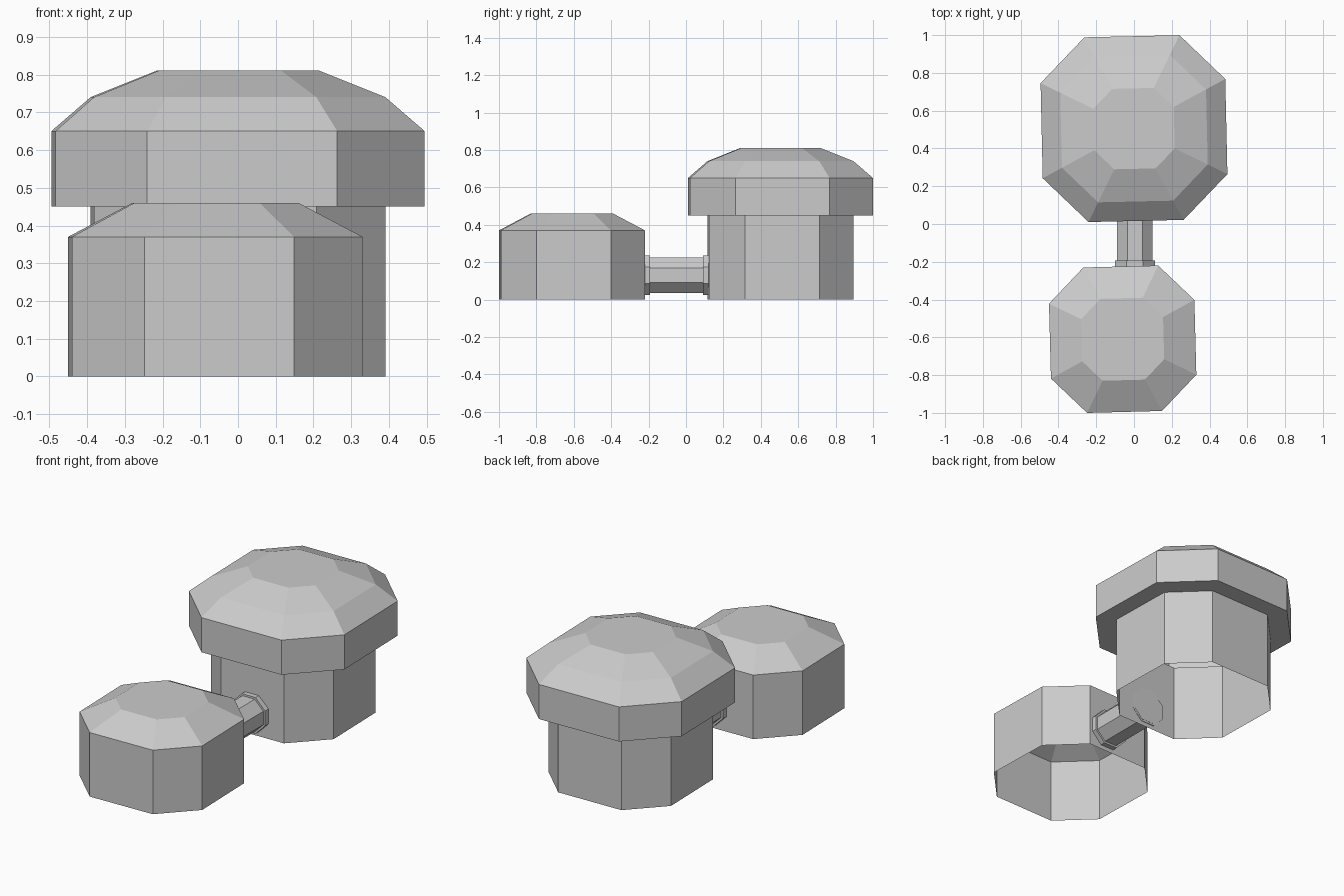
import bpy
import bmesh
from math import radians, cos, pi
from mathutils import Matrix

cube = bpy.data.objects.get("Cube")
if cube:
    bpy.data.objects.remove(cube, do_unlink=True)

# One flat colour for everything
grey = bpy.data.materials.new("light_grey")
grey.use_nodes = True
colour = (0.6, 0.6, 0.6, 1.0)
grey.diffuse_color = colour
grey.node_tree.nodes["Principled BSDF"].inputs["Base Color"].default_value = colour


def add_object(name, bm):
    bmesh.ops.recalc_face_normals(bm, faces=bm.faces)
    mesh = bpy.data.meshes.new(name)
    bm.to_mesh(mesh)
    bm.free()
    mesh.materials.append(grey)
    obj = bpy.data.objects.new(name, mesh)
    bpy.context.collection.objects.link(obj)
    return obj


def chamfered_square(half):
    """Corners of a square with cut corners, anticlockwise."""
    flat = half * 0.515
    quarter = [(half, -flat), (half, flat)]
    points = []
    for _ in range(4):
        points += quarter
        quarter = [(-y, x) for x, y in quarter]
    return points


def tank(name, profile, location, turn):
    """Stack cut-corner rings (half width, height); open below, closed on top."""
    bm = bmesh.new()
    rings = [[bm.verts.new((x, y, z)) for x, y in chamfered_square(half)]
             for half, z in profile]
    for low, high in zip(rings, rings[1:]):
        for i in range(len(low)):
            j = (i + 1) % len(low)
            bm.faces.new((low[i], low[j], high[j], high[i]))
    bm.faces.new(rings[-1])
    obj = add_object(name, bm)
    obj.location = location
    obj.rotation_euler.z = radians(turn)
    # Keep normals pointing away from the hollow inside
    if obj.data.polygons[-1].normal.z < 0:
        obj.data.flip_normals()
    return obj


def octagon_bar(name, half, start, end):
    """Eight-sided bar along y, flat side up."""
    bm = bmesh.new()
    radius = half / cos(pi / 8)
    turn = Matrix.Rotation(pi / 2, 4, 'X') @ Matrix.Rotation(pi / 8, 4, 'Z')
    bmesh.ops.create_cone(bm, cap_ends=True, segments=8, radius1=radius,
                          radius2=radius, depth=end - start, matrix=turn)
    obj = add_object(name, bm)
    obj.location = (0.005, (start + end) / 2, 0.13)
    return obj


# Large tank with overhanging lid
tank("large_tank",
     [(0.386, 0), (0.386, 0.45), (0.489, 0.45), (0.489, 0.65),
      (0.386, 0.74), (0.213, 0.81)],
     (0, 0.505, 0), 1.3)

# Small tank with sloped roof
tank("small_tank", [(0.385, 0), (0.385, 0.37), (0.217, 0.46)],
     (-0.06, -0.61, 0), 1.5)

# Connecting pipe with a flange at each end
octagon_bar("pipe", 0.094, -0.225, 0.1235)
octagon_bar("front_flange", 0.105, -0.226, -0.193)
octagon_bar("back_flange", 0.105, 0.09, 0.1225)
